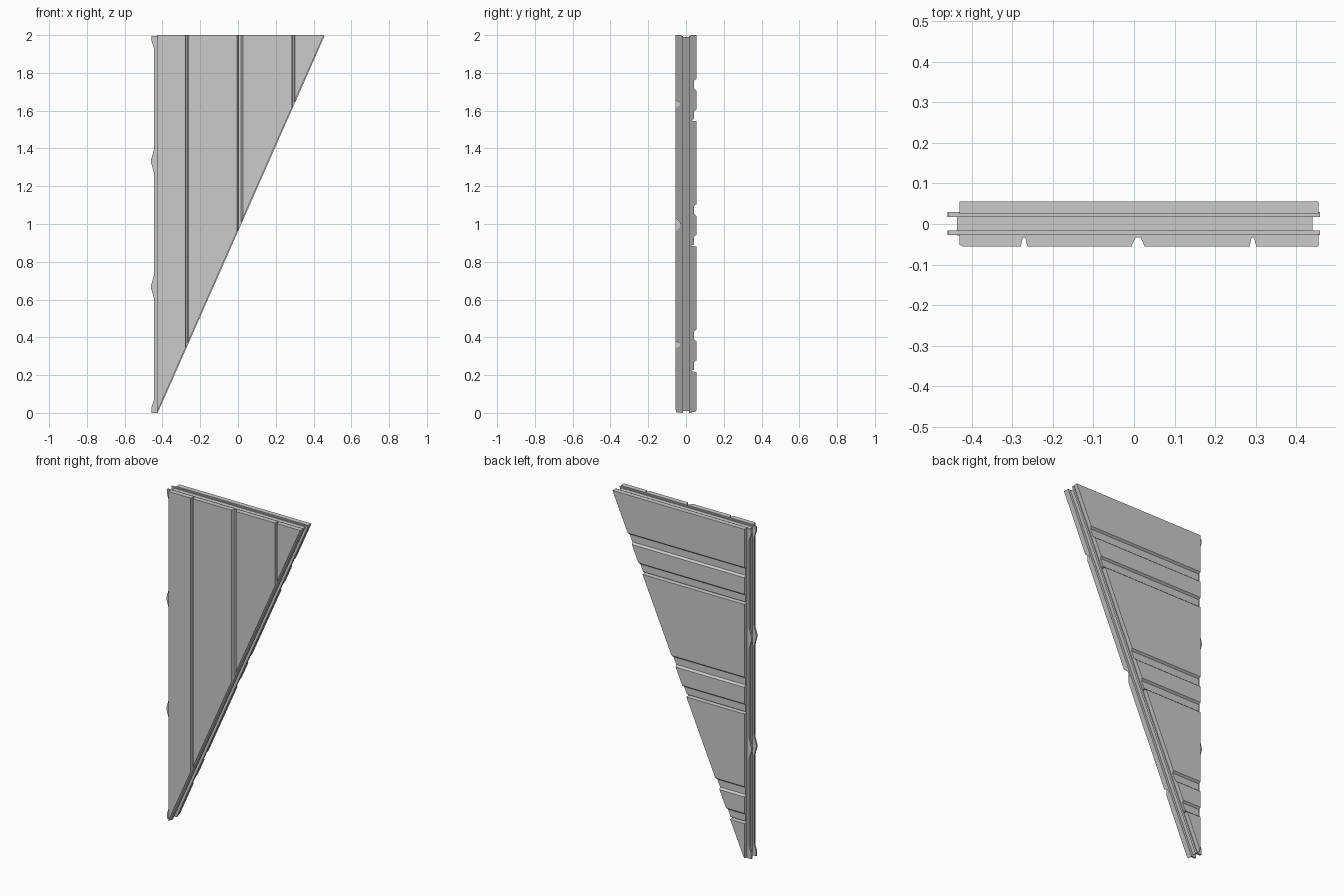
import bpy, bmesh
from mathutils import Vector

if "Cube" in bpy.data.objects:
    bpy.data.objects.remove(bpy.data.objects["Cube"])

# Sloping edge of the triangular panel, and its outward direction
EDGE_POINT = Vector((-0.425, 0, 0))
EDGE_NORMAL = Vector((2.0, 0, -0.885)).normalized()


def prism(name, pts, axis, a, b, inset):
    """Extrude a 2D outline along an axis, then trim it along the sloping edge."""
    def place(p, t):
        c = list(p)
        c.insert("xyz".index(axis), t)
        return Vector(c)

    bm = bmesh.new()
    lo = [bm.verts.new(place(p, a)) for p in pts]
    hi = [bm.verts.new(place(p, b)) for p in pts]
    bm.faces.new(lo)
    bm.faces.new(hi)
    n = len(pts)
    for i in range(n):
        j = (i + 1) % n
        bm.faces.new((lo[i], lo[j], hi[j], hi[i]))
    bmesh.ops.bisect_plane(bm, geom=bm.verts[:] + bm.edges[:] + bm.faces[:], dist=1e-6,
                           plane_co=EDGE_POINT - EDGE_NORMAL * inset,
                           plane_no=EDGE_NORMAL, clear_outer=True)
    rim = [e for e in bm.edges if e.is_boundary]
    bmesh.ops.holes_fill(bm, edges=rim, sides=0)
    bmesh.ops.recalc_face_normals(bm, faces=bm.faces[:])
    mesh = bpy.data.meshes.new(name)
    bm.to_mesh(mesh)
    bm.free()
    obj = bpy.data.objects.new(name, mesh)
    bpy.context.collection.objects.link(obj)
    return obj


# Front cladding: plan outline with vertical grooves between the boards
front = [(-0.43, -0.025), (-0.43, -0.051), (-0.422, -0.055)]
for centre, half in ((-0.271, 0.008), (0.01, 0.016), (0.293, 0.008)):
    front += [(centre - half, -0.055), (centre - half * 0.4, -0.033),
              (centre + half * 0.4, -0.033), (centre + half, -0.055)]
front += [(0.5, -0.055), (0.5, -0.025)]
prism("front_boards", front, "z", 0.0, 2.0, 0.005)

# Back cladding: side outline with pairs of horizontal recesses
back = [(0.025, 0.005), (0.049, 0.005), (0.055, 0.015)]
for base in (0.217, 0.881, 1.545):
    # lower recess with a narrow seam along its bottom
    back += [(0.055, base), (0.028, base + 0.002), (0.028, base + 0.008),
             (0.043, base + 0.010), (0.043, base + 0.052), (0.055, base + 0.062)]
    # upper recess
    back += [(0.055, base + 0.162), (0.043, base + 0.172),
             (0.043, base + 0.214), (0.055, base + 0.224)]
back += [(0.055, 2.0), (0.025, 2.0)]
prism("back_boards", back, "x", -0.43, 0.5, 0.005)

# Recessed core between the claddings
prism("core", [(-0.436, 0.0), (0.5, 0.0), (0.5, 1.99), (-0.436, 1.99)],
      "y", -0.028, 0.028, 0.014)

# Two edge rails with pointed lugs along the upright side
rail = [(0.5, 0.0), (0.5, 1.996), (-0.458, 1.996), (-0.458, 1.97), (-0.445, 1.93)]
for z in (1.333, 0.667):
    rail += [(-0.445, z + 0.06), (-0.46, z + 0.008), (-0.46, z - 0.008), (-0.445, z - 0.06)]
rail += [(-0.445, 0.07), (-0.458, 0.03), (-0.458, 0.0)]
prism("front_rail", rail, "y", -0.027, -0.016, 0.0)
prism("back_rail", rail, "y", 0.017, 0.030, 0.0)
